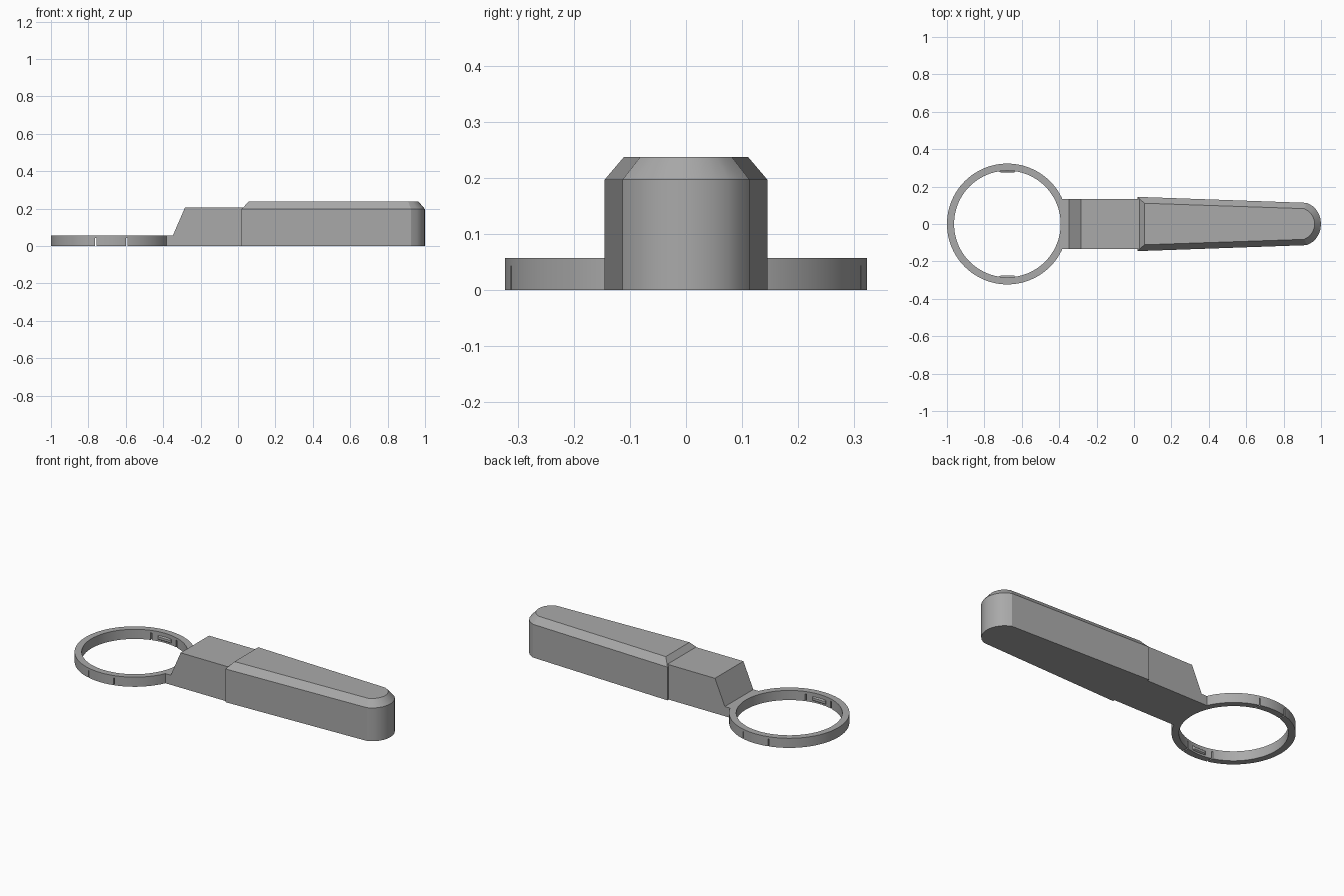
import bpy, bmesh, math
from mathutils import Vector

if "Cube" in bpy.data.objects:
    bpy.data.objects.remove(bpy.data.objects["Cube"])

grey = bpy.data.materials.new("mid grey")
grey.diffuse_color = (0.4, 0.4, 0.4, 1)
grey.use_nodes = True
grey.node_tree.nodes["Principled BSDF"].inputs["Base Color"].default_value = grey.diffuse_color

RING_X, R_OUT, R_IN, RING_H = -0.677, 0.323, 0.285, 0.057


def finish(name, bm, smooth=False):
    bmesh.ops.recalc_face_normals(bm, faces=bm.faces)
    mesh = bpy.data.meshes.new(name)
    bm.to_mesh(mesh)
    bm.free()
    mesh.materials.append(grey)
    ob = bpy.data.objects.new(name, mesh)
    bpy.context.collection.objects.link(ob)
    if smooth:
        bpy.ops.object.select_all(action='DESELECT')
        ob.select_set(True)
        bpy.context.view_layer.objects.active = ob
        bpy.ops.object.shade_smooth_by_angle(angle=math.radians(20))
    return ob


def loft(name, loops, smooth=False):
    """Closed solid through matching loops of points."""
    bm = bmesh.new()
    rows = [[bm.verts.new(p) for p in loop] for loop in loops]
    n = len(rows[0])
    for a, b in zip(rows, rows[1:]):
        for i in range(n):
            j = (i + 1) % n
            bm.faces.new((a[i], a[j], b[j], b[i]))
    bm.faces.new(rows[0][::-1])
    bm.faces.new(rows[-1])
    return finish(name, bm, smooth)


# Ring: rectangular section swept in a circle
bm = bmesh.new()
N = 96
section = [(R_OUT, 0), (R_OUT, RING_H), (R_IN, RING_H), (R_IN, 0)]
rows = []
for k in range(N):
    a = 2 * math.pi * k / N
    rows.append([bm.verts.new((RING_X + r * math.cos(a), r * math.sin(a), z))
                 for r, z in section])
for k in range(N):
    a, b = rows[k], rows[(k + 1) % N]
    for i in range(4):
        j = (i + 1) % 4
        bm.faces.new((a[i], b[i], b[j], a[j]))
ring = finish("ring", bm)

# Narrow slots through the ring wall, open at the bottom
bm = bmesh.new()
for sx in (-1, 1):
    for sy in (-1, 1):
        box = bmesh.ops.create_cube(bm, size=1)["verts"]
        bmesh.ops.scale(bm, vec=(0.007, 0.12, 0.062), verts=box)
        bmesh.ops.translate(bm, vec=(RING_X + sx * 0.083, sy * 0.30, 0.012), verts=box)
cutter = finish("slot_cutter", bm)
cutter.hide_render = True
mod = ring.modifiers.new("slots", 'BOOLEAN')
mod.operation, mod.solver, mod.object = 'DIFFERENCE', 'EXACT', cutter
bpy.ops.object.select_all(action='DESELECT')
ring.select_set(True)
bpy.context.view_layer.objects.active = ring
bpy.ops.object.modifier_apply(modifier="slots")
bpy.data.objects.remove(cutter)
bpy.ops.object.shade_smooth_by_angle(angle=math.radians(20))


# Small snap catches inside the ring, between each pair of slots
def catch_loop(y, hx, z0, z1):
    return [(RING_X - hx, y, z0), (RING_X + hx, y, z0),
            (RING_X + hx, y, z1), (RING_X - hx, y, z1)]


for side, s in (("front", -1), ("back", 1)):
    loft(side + "_catch", [catch_loop(s * 0.288, 0.045, 0.010, 0.036),
                           catch_loop(s * 0.280, 0.043, 0.012, 0.034),
                           catch_loop(s * 0.275, 0.034, 0.016, 0.030)])

# Neck: stepped side profile extruded across y
profile = [(-0.391, 0), (0.04, 0), (0.04, 0.207), (-0.283, 0.207),
           (-0.348, RING_H), (-0.391, RING_H)]
loft("neck", [[(x, y, z) for x, z in profile] for y in (-0.133, 0.133)])


# Handle: tapered outline with an arc at the tip and a chamfered top
def outline(x0, y0, x1, y1, xc, yc, tip, z, steps=8):
    bow = tip - xc
    rad = (yc * yc + bow * bow) / (2 * bow)
    top = math.asin(yc / rad)
    arc = [(tip - rad + rad * math.cos(t), rad * math.sin(t))
           for t in (-top + 2 * top * i / steps for i in range(steps + 1))]
    pts = [(x0, -y0), (x1, -y1)] + arc + [(x1, y1), (x0, y0)]
    return [Vector((x, y, z)) for x, y in pts]


side = (0.02, 0.145, 0.925, 0.113, 0.957, 0.095, 1.0)
loft("handle", [outline(*side, 0), outline(*side, 0.197),
                outline(0.055, 0.111, 0.91, 0.082, 0.934, 0.068, 0.966, 0.237)],
     smooth=True)
